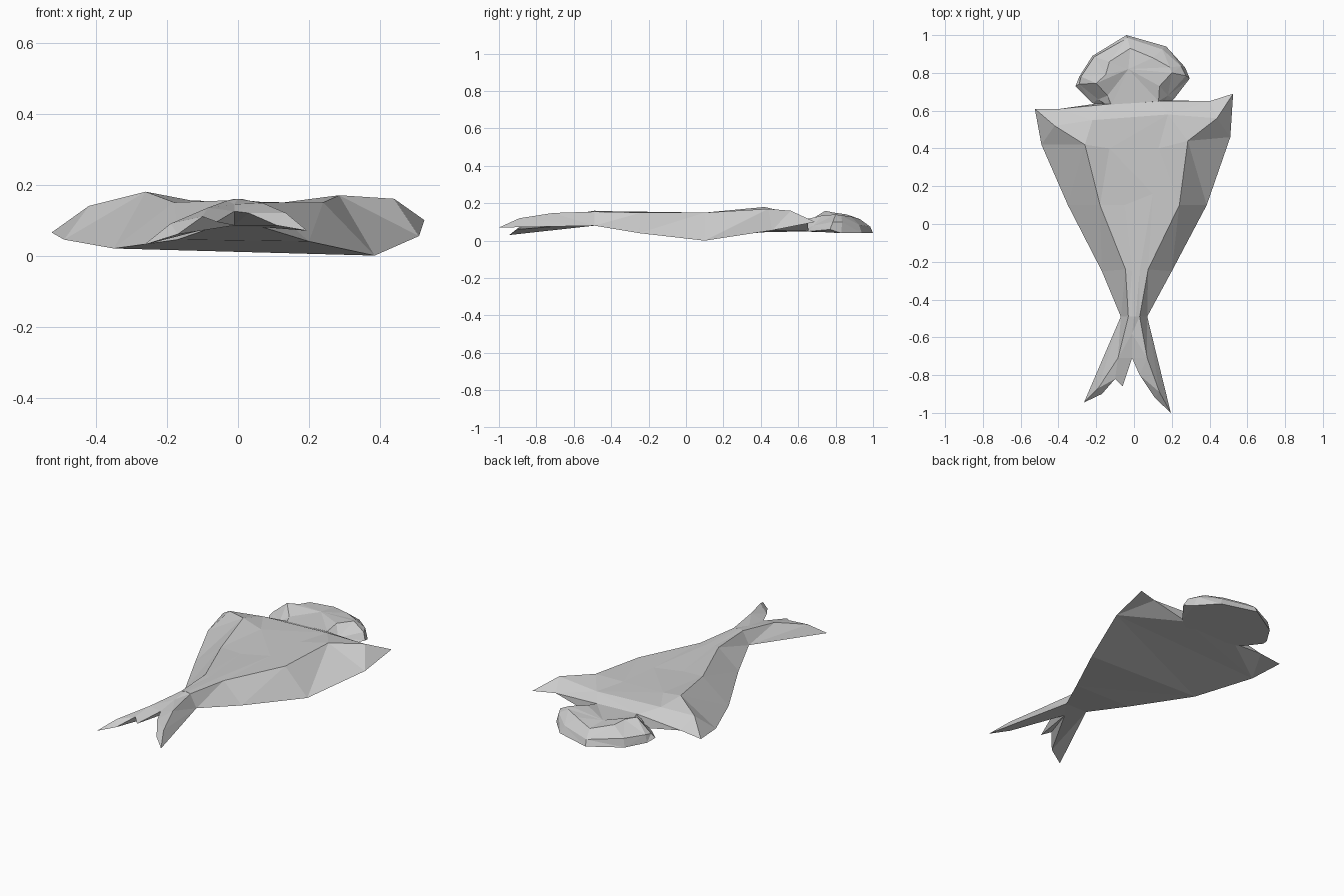
import bpy
import bmesh

default = bpy.data.objects.get("Cube")
if default:
    bpy.data.objects.remove(default, do_unlink=True)

grey = bpy.data.materials.new("light grey")
grey.use_nodes = True
colour = (0.6, 0.6, 0.6, 1)
grey.diffuse_color = colour
grey.node_tree.nodes["Principled BSDF"].inputs["Base Color"].default_value = colour


def finish(bm, name):
    """Weld, triangulate, orient and link a flat shaded part."""
    bmesh.ops.remove_doubles(bm, verts=bm.verts, dist=0.0005)
    bmesh.ops.triangulate(bm, faces=bm.faces)
    bmesh.ops.recalc_face_normals(bm, faces=bm.faces)
    mesh = bpy.data.meshes.new(name)
    bm.to_mesh(mesh)
    bm.free()
    mesh.materials.append(grey)
    part = bpy.data.objects.new(name, mesh)
    bpy.context.collection.objects.link(part)


def bridge(bm, first, second, closed=False):
    """Join two equal rows of vertices with quads."""
    count = len(first)
    for i in range(count if closed else count - 1):
        j = (i + 1) % count
        bm.faces.new((first[i], first[j], second[j], second[i]))


def add_rows(bm, rows):
    return [[bm.verts.new(p) for p in row] for row in rows]


# Body: ribs from the tail root to the shoulders, edge to edge
right_tip, left_tip = (-.525, .61, .065), (.525, .69, .1)
right_front, left_front = (-.39, .61, .08), (.4, .65, .105)
ribs = [
    [(-.07, -.49, .08), (-.03, -.49, .155), (-.01, -.49, .16),
     (.01, -.49, .16), (.03, -.49, .155), (.07, -.49, .08)],
    [(-.17, -.25, .045), (-.045, -.24, .155), (-.01, -.25, .153),
     (.03, -.25, .153), (.075, -.24, .15), (.2, -.25, .04)],
    [(-.35, .1, .02), (-.18, .1, .15), (-.05, .1, .145),
     (.1, .16, .15), (.24, .1, .15), (.385, .1, 0)],
    [(-.49, .42, .045), (-.26, .42, .18), (-.13, .4, .155),
     (.13, .4, .15), (.285, .44, .17), (.51, .46, .055)],
    [right_tip, (-.42, .52, .14), (-.22, .55, .15),
     (.18, .58, .148), (.44, .56, .16), left_tip],
    [right_tip, right_front, (-.13, .635, .115),
     (.13, .65, .115), left_front, left_tip],
    # Lower lip, hidden behind the neck
    [right_tip, right_front, (-.18, .64, .05),
     (.18, .655, .05), left_front, left_tip],
]
bm = bmesh.new()
rows = add_rows(bm, ribs)
for a, b in zip(rows, rows[1:]):
    bridge(bm, a, b)
# Underside of the body
for a, b in zip(rows[:3], rows[1:4]):
    bm.faces.new((a[0], a[-1], b[-1], b[0]))
belly, lip = rows[3], rows[-1]
bm.faces.new((belly[0], lip[2], lip[3], belly[-1]))
bm.faces.new([belly[0]] + lip[:3])
bm.faces.new([belly[-1]] + lip[3:])
bm.faces.new(rows[0])
finish(bm, "body")

# Head: low rim, upper rim and crown, dipping in the middle
rim = [(-.12, .6, .05), (-.22, .64, .05), (-.31, .73, .06), (-.29, .78, .045),
       (-.22, .89, .04), (-.04, 1, .04), (.17, .94, .04), (.27, .83, .04),
       (.295, .77, .06), (.21, .66, .05), (.13, .6, .05)]
upper = [(-.13, .62, .1), (-.19, .66, .085), (-.29, .74, .085), (-.28, .78, .09),
         (-.21, .885, .09), (-.035, .985, .075), (.15, .925, .085),
         (.25, .835, .1), (.275, .785, .1), (.18, .68, .08), (.13, .64, .1)]
crown = [(-.12, .63, .116), (-.14, .68, .12), (-.2, .745, .16), (-.15, .79, .15),
         (-.13, .86, .14), (-.02, .93, .115), (.1, .88, .13),
         (.19, .83, .135), (.2, .8, .14), (.135, .73, .135), (.13, .65, .116)]
bm = bmesh.new()
rows = add_rows(bm, [rim, upper, crown])
for a, b in zip(rows, rows[1:]):
    bridge(bm, a, b, closed=True)
dip = bm.verts.new((-.03, .82, .125))
for i, v in enumerate(rows[-1]):
    bm.faces.new((v, rows[-1][i - 1], dip))
bm.faces.new(rows[0])
finish(bm, "head")


# Tail flukes: a ridge with an outer slope, inner web and underside
def fluke(name, side, tip, ridge, trailing):
    bm = bmesh.new()
    root, top, middle, valley, notch, base, under, end = [bm.verts.new(p) for p in (
        (side * .07, -.49, .08), (side * .03, -.49, .155), (0, -.49, .16),
        (-.01, -.58, .145), (-.01, -.71, .125), (0, -.49, .08),
        (-.01, -.6, .085), tip)]
    inner, outer = [bm.verts.new(p) for p in ridge]
    spine = [top, inner, outer, end]
    edge = [notch] + [bm.verts.new(p) for p in trailing] + [end]
    split = len(edge) - 3
    for a, b in zip(spine, spine[1:]):
        bm.faces.new((root, a, b))
    bm.faces.new((middle, top, valley))
    bm.faces.new((top, inner, notch, valley))
    bm.faces.new((inner, outer, edge[split]))
    for i, (a, b) in enumerate(zip(edge, edge[1:])):
        bm.faces.new((inner if i < split else outer, a, b))
        bm.faces.new((root if b is end else under, a, b))
    bm.faces.new((root, under, edge[-2]))
    bm.faces.new((root, base, under))
    finish(bm, name)


fluke("right_fluke", -1, (-.265, -.945, .03),
      [(-.085, -.71, .135), (-.19, -.87, .09)],
      [(-.06, -.86, .095), (-.1, -.82, .11), (-.17, -.9, .06)])
fluke("left_fluke", 1, (.195, -1, .07),
      [(.07, -.71, .148), (.135, -.89, .12)],
      [(.03, -.8, .12), (.11, -.92, .085)])
